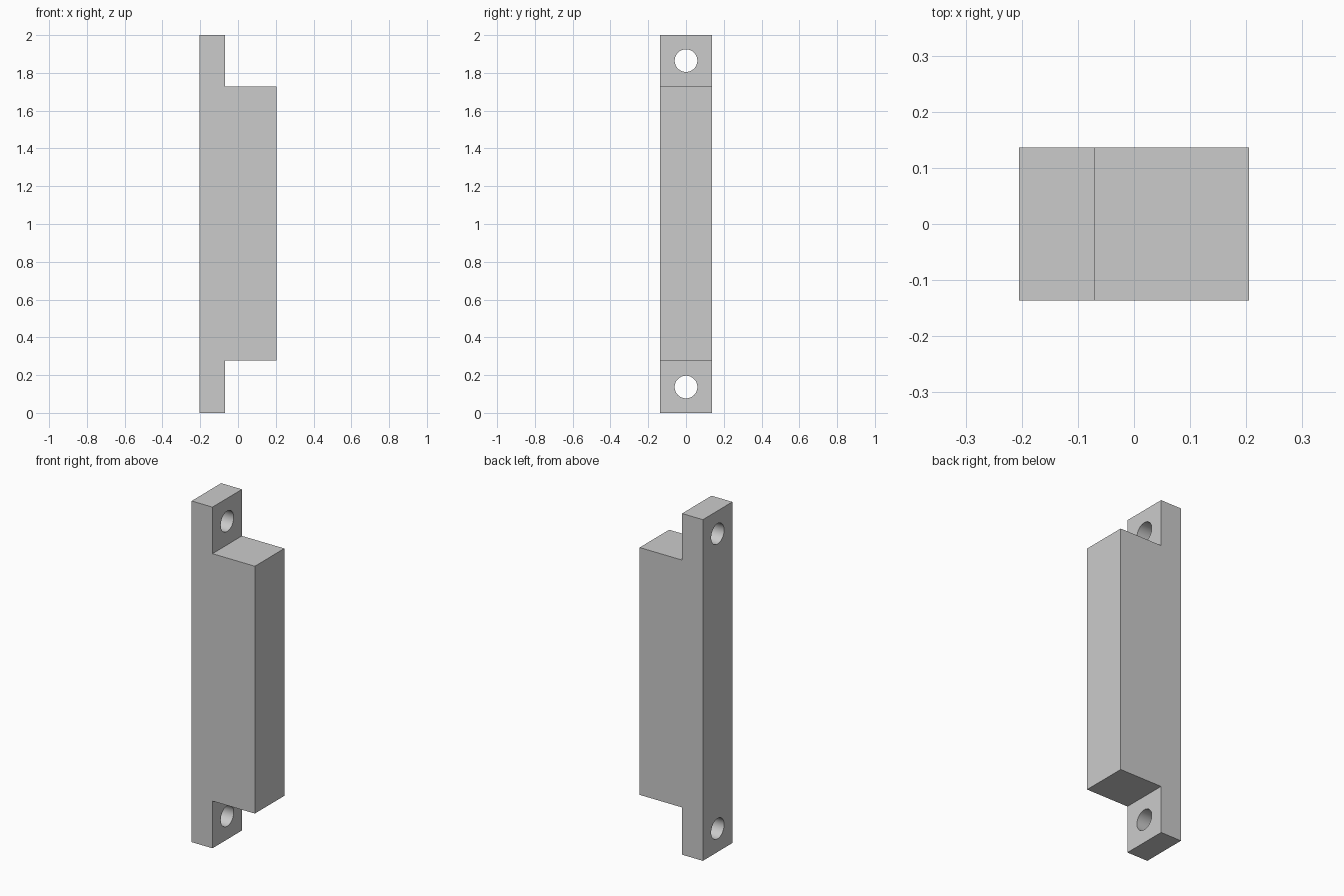
import bpy, bmesh, math

cube = bpy.data.objects.get("Cube")
if cube:
    bpy.data.objects.remove(cube, do_unlink=True)

HALF_X, HALF_Y, HEIGHT = 0.205, 0.1365, 2.0
STEP_X = -0.07                    # front of the mounting tabs
BLOCK_LOW, BLOCK_HIGH = 0.277, 1.727
HOLE_RADIUS, HOLE_HEIGHTS = 0.06, (0.137, 1.865)

grey = bpy.data.materials.new("plain grey")
grey.use_nodes = True
colour = (0.6, 0.6, 0.6, 1)
grey.diffuse_color = colour
grey.node_tree.nodes["Principled BSDF"].inputs["Base Color"].default_value = colour

# Stepped bracket: side profile extruded across the width
profile = [(-HALF_X, 0), (STEP_X, 0), (STEP_X, BLOCK_LOW), (HALF_X, BLOCK_LOW),
           (HALF_X, BLOCK_HIGH), (STEP_X, BLOCK_HIGH), (STEP_X, HEIGHT), (-HALF_X, HEIGHT)]
bm = bmesh.new()
face = bm.faces.new([bm.verts.new((x, -HALF_Y, z)) for x, z in profile])
extruded = bmesh.ops.extrude_face_region(bm, geom=[face])["geom"]
bmesh.ops.translate(bm, vec=(0, 2 * HALF_Y, 0),
                    verts=[v for v in extruded if isinstance(v, bmesh.types.BMVert)])
bmesh.ops.recalc_face_normals(bm, faces=bm.faces)
mesh = bpy.data.meshes.new("mounting_block")
bm.to_mesh(mesh)
bm.free()
mesh.materials.append(grey)
block = bpy.data.objects.new("mounting_block", mesh)
bpy.context.collection.objects.link(block)

# Screw holes through both tabs
cutters = []
for z in HOLE_HEIGHTS:
    bpy.ops.mesh.primitive_cylinder_add(vertices=48, radius=HOLE_RADIUS, depth=0.3,
                                        location=((STEP_X - HALF_X) / 2, 0, z),
                                        rotation=(0, math.pi / 2, 0))
    cutter = bpy.context.object
    cutter.name = "screw_hole_cutter"
    cutter.hide_render = True
    cutter.data.materials.append(grey)
    cut = block.modifiers.new("screw_hole", 'BOOLEAN')
    cut.operation, cut.solver, cut.object = 'DIFFERENCE', 'EXACT', cutter
    cutters.append(cutter)

# Apply the cuts and smooth only the hole walls
bpy.ops.object.select_all(action='DESELECT')
block.select_set(True)
bpy.context.view_layer.objects.active = block
for name in [m.name for m in block.modifiers]:
    bpy.ops.object.modifier_apply(modifier=name)
for cutter in cutters:
    bpy.data.objects.remove(cutter, do_unlink=True)
bpy.ops.object.shade_smooth_by_angle(angle=math.radians(30))
